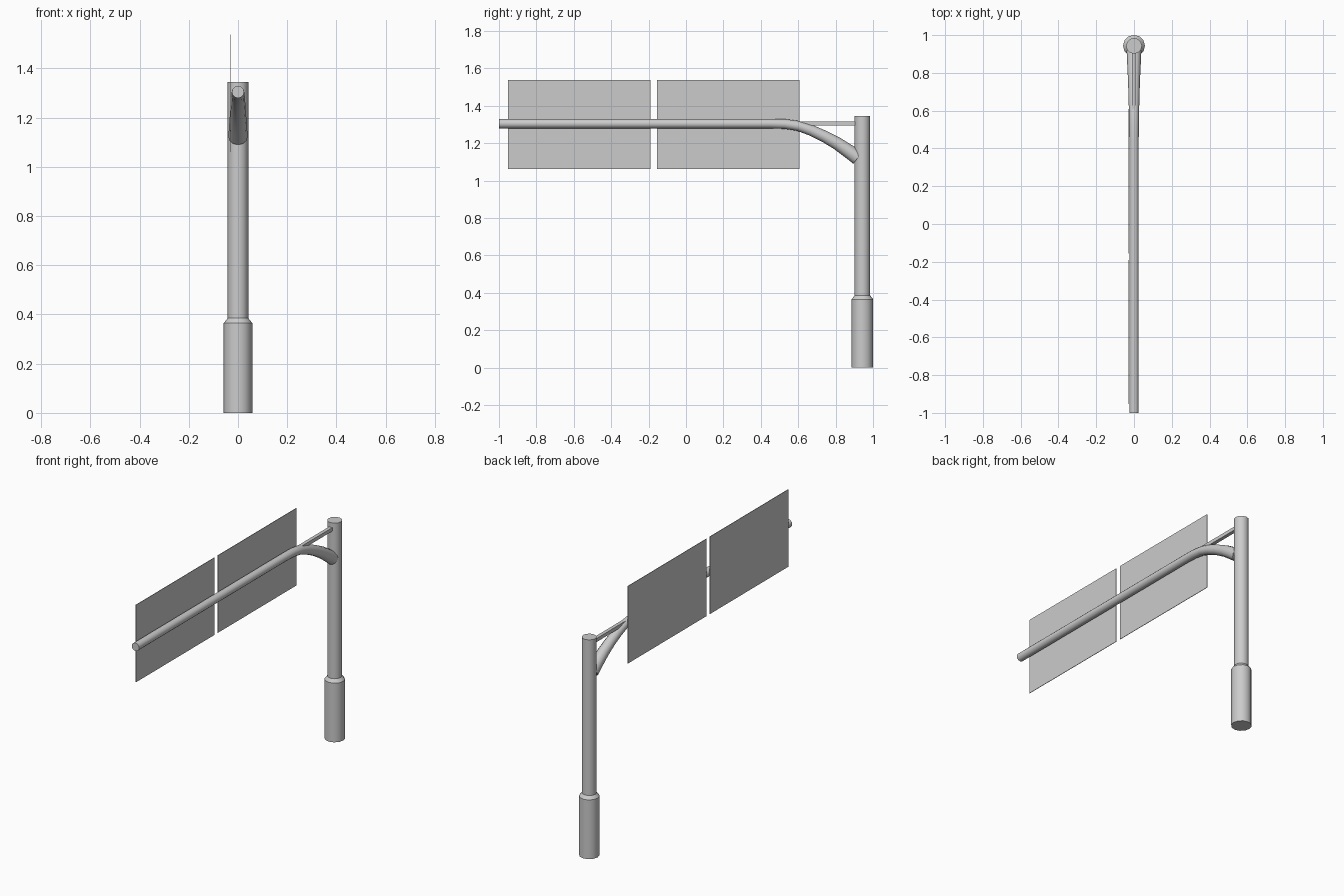
import bpy, bmesh
from math import sin, cos, pi
from mathutils import Vector

if "Cube" in bpy.data.objects:
    bpy.data.objects.remove(bpy.data.objects["Cube"])

POLE_Y = 0.943
SIDES = 12


def finish(name, bm, smooth=True):
    bmesh.ops.recalc_face_normals(bm, faces=bm.faces)
    mesh = bpy.data.meshes.new(name)
    bm.to_mesh(mesh)
    bm.free()
    obj = bpy.data.objects.new(name, mesh)
    bpy.context.collection.objects.link(obj)
    if smooth:
        bpy.ops.object.select_all(action='DESELECT')
        obj.select_set(True)
        bpy.context.view_layer.objects.active = obj
        bpy.ops.object.shade_smooth_by_angle(angle=0.61)
    return obj


def tube(name, stations):
    """Capped tube in the YZ plane; stations are (y, z, radius)."""
    bm = bmesh.new()
    pts = [Vector((0, y, z)) for y, z, r in stations]
    rings = []
    for i, (p, (_, _, r)) in enumerate(zip(pts, stations)):
        d = (pts[min(i + 1, len(pts) - 1)] - pts[max(i - 1, 0)]).normalized()
        side = Vector((1, 0, 0))
        up = side.cross(d)
        rings.append([bm.verts.new(p + r * (cos(a) * side + sin(a) * up))
                      for a in (2 * pi * k / SIDES for k in range(SIDES))])
    for a, b in zip(rings, rings[1:]):
        for k in range(SIDES):
            n = (k + 1) % SIDES
            bm.faces.new((a[k], a[n], b[n], b[k]))
    bm.faces.new(rings[0])
    bm.faces.new(rings[-1])
    return finish(name, bm)


def box(name, lo, hi):
    bm = bmesh.new()
    bmesh.ops.create_cube(bm, size=1)
    lo, hi = Vector(lo), Vector(hi)
    for v in bm.verts:
        v.co = (lo + hi) / 2 + v.co * (hi - lo)
    return finish(name, bm, False)


# Upright pole with thicker, chamfered base
tube("pole", [(POLE_Y, z, r) for z, r in
              ((0, 0.058), (0.365, 0.058), (0.385, 0.042), (1.345, 0.042))])

# Overhead arm, bending down and flaring into the pole
tube("arm", [(-1, 1.304, 0.025), (0.45, 1.304, 0.025), (0.53, 1.302, 0.026),
             (0.60, 1.292, 0.027), (0.67, 1.268, 0.029), (0.74, 1.236, 0.031),
             (0.81, 1.197, 0.034), (0.87, 1.156, 0.037), (0.918, 1.121, 0.039)])

# Straight brace between the arm and the pole top
box("brace", (-0.011, 0.59, 1.294), (0.011, 0.92, 1.316))

# Two thin sign panels behind the arm
for i, (y0, y1) in enumerate(((-0.953, -0.191), (-0.156, 0.608))):
    box(f"sign_panel_{i + 1}", (-0.031, y0, 1.061), (-0.028, y1, 1.538))
